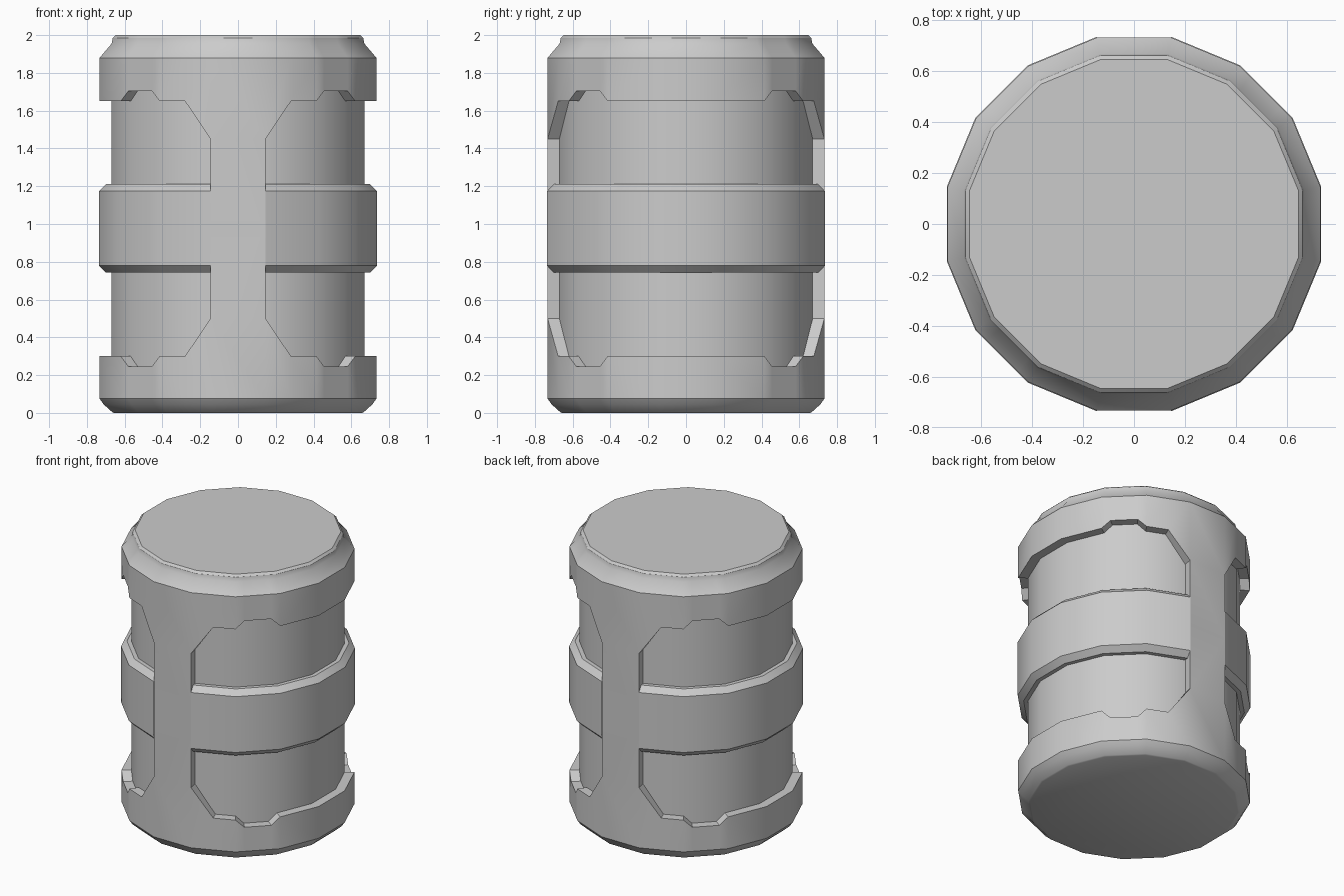
import bpy, bmesh
from math import sin, cos, radians, floor

if "Cube" in bpy.data.objects:
    bpy.data.objects.remove(bpy.data.objects["Cube"])

SIDES = 16
R_OUT, R_IN = 0.747, 0.684


def point(u, r, z):
    """Point on a 16-sided outline; u counts sides from the front face centre."""
    k = floor(u - 0.5 + 1e-6)
    t = u - 0.5 - k
    a, b = (radians(-90 + 22.5 * (i + 0.5)) for i in (k, k + 1))
    return (r * (cos(a) * (1 - t) + cos(b) * t),
            r * (sin(a) * (1 - t) + sin(b) * t), z)


def skin(name, columns, closed=True, lid=False):
    """Join columns of (u, r, z) points into a smooth surface with sharp edges."""
    bm = bmesh.new()
    cols = [[bm.verts.new(point(*p)) for p in c] for c in columns]
    n = len(cols)
    for i in range(n if closed else n - 1):
        a, b = cols[i], cols[(i + 1) % n]
        for j in range(len(a) - 1):
            bm.faces.new((a[j], b[j], b[j + 1], a[j + 1]))
    if lid:
        bm.faces.new([c[-1] for c in cols])
    bmesh.ops.remove_doubles(bm, verts=bm.verts, dist=1e-4)
    bmesh.ops.dissolve_degenerate(bm, dist=1e-4, edges=bm.edges)
    bmesh.ops.recalc_face_normals(bm, faces=bm.faces)
    mesh = bpy.data.meshes.new(name)
    bm.to_mesh(mesh)
    bm.free()
    ob = bpy.data.objects.new(name, mesh)
    bpy.context.collection.objects.link(ob)
    bpy.ops.object.select_all(action='DESELECT')
    ob.select_set(True)
    bpy.context.view_layer.objects.active = ob
    bpy.ops.object.shade_smooth_by_angle(angle=radians(30))
    return ob


# Window edge height above mid-plane, for an eighth turn, then mirrored
quarter = [(0.5, 0.0), (0.5, 0.475), (1.0, 0.675), (1.5, 0.675), (1.7, 0.73),
           (2.3, 0.73), (2.5, 0.675), (3.5, 0.675)]
half = quarter + [(8 - u, h) for u, h in reversed(quarter)]
edge = half + [(u + 8, h) for u, h in half]


def cap(name, profile, direction):
    """End cap with half of both straps; profile is (radius, z) from side to lid."""
    mid = 0.975
    columns = []
    for u, h in edge:
        z = mid + direction * h
        columns.append([(u, R_IN - 0.004, z), (u, R_OUT, z)]
                       + [(u, r, pz) for r, pz in profile])
    return skin(name, columns, lid=True)


# Inner drum
skin("inner_drum", [[(i + 0.5, R_IN, 0.2), (i + 0.5, R_IN, 1.8)]
                    for i in range(SIDES)])

# End caps with straps
cap("top_cap", [(R_OUT, 1.88), (0.682, 1.955), (0.676, 1.985), (0.66, 2.0)], 1)
cap("bottom_cap", [(R_OUT, 0.075), (0.725, 0.045), (0.68, 0.005), (0.67, 0.0)], -1)

# Middle bands, one on each side between the straps
band = [(R_IN - 0.004, 0.742), (0.712, 0.742), (0.75, 0.78),
        (0.75, 1.175), (0.712, 1.212), (R_IN - 0.004, 1.212)]
for name, start in (("right_band", 0.5), ("left_band", 8.5)):
    skin(name, [[(start + i, r, z) for r, z in band] for i in range(8 - 0)],
         closed=False)
